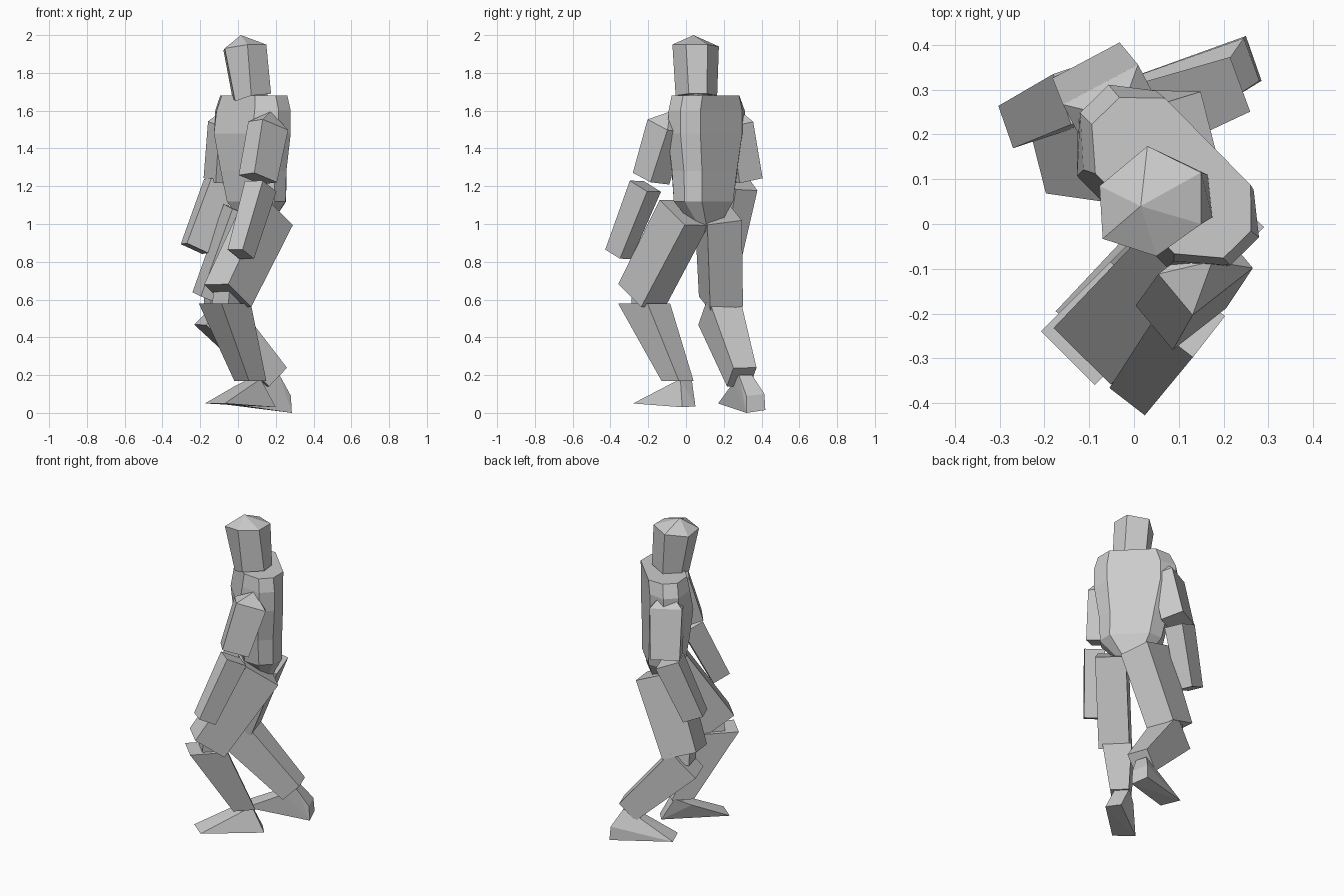
import bpy, bmesh
from math import radians, cos, sin
from mathutils import Vector

if "Cube" in bpy.data.objects:
    bpy.data.objects.remove(bpy.data.objects["Cube"])


def finish(name, bm):
    bmesh.ops.recalc_face_normals(bm, faces=bm.faces)
    me = bpy.data.meshes.new(name)
    bm.to_mesh(me)
    bm.free()
    ob = bpy.data.objects.new(name, me)
    bpy.context.collection.objects.link(ob)
    return ob


def hull(name, pts):
    bm = bmesh.new()
    vs = [bm.verts.new(p) for p in pts]
    res = bmesh.ops.convex_hull(bm, input=vs)
    junk = {g for g in res["geom_interior"] + res["geom_unused"]
            if isinstance(g, bmesh.types.BMVert)}
    bmesh.ops.delete(bm, geom=list(junk), context='VERTS')
    return finish(name, bm)


def loft(name, rings, apex=None):
    bm = bmesh.new()
    loops = [[bm.verts.new(p) for p in r] for r in rings]
    n = len(loops[0])
    for a, b in zip(loops, loops[1:]):
        for i in range(n):
            j = (i + 1) % n
            bm.faces.new((a[i], a[j], b[j], b[i]))
    bm.faces.new(loops[0])
    if apex:
        t = bm.verts.new(apex)
        for i in range(n):
            bm.faces.new((loops[-1][i], loops[-1][(i + 1) % n], t))
    else:
        bm.faces.new(loops[-1])
    return finish(name, bm)


def limb(name, p0, p1, size0, size1, face, cap=0.0, level=False):
    """Tapered box from p0 to p1; face = heading of the front, in degrees."""
    p0, p1 = Vector(p0), Vector(p1)
    ax = (p1 - p0).normalized()
    cut = Vector((0, 0, -1)) if level else ax
    side = Vector((-sin(radians(face)), cos(radians(face)), 0))
    side = (side - cut * side.dot(cut)).normalized()
    dep = cut.cross(side)
    pts = [c + side * (i * w / 2) + dep * (j * d / 2)
           for c, (w, d) in ((p0, size0), (p1, size1))
           for i in (-1, 1) for j in (-1, 1)]
    if cap:
        pts.append(p0 - ax * cap)
    return hull(name, pts)


def body_ring(cx, cy, z, a, front, back):
    """Chamfered section: a = half width, front/back = half depths."""
    s, f = Vector((.7, -.71, 0)), Vector((-.71, -.7, 0))
    prof = [(1, .35), (.6, 1), (-.6, 1), (-1, .35),
            (-1, -.4), (-.65, -1), (.65, -1), (1, -.4)]
    return [Vector((cx, cy, z)) + s * (u * a) + f * (v * (front if v > 0 else back))
            for u, v in prof]


# torso with pelvis, flaring to a collar at the top
loft("torso", [
    body_ring(.10, .11, .96, .05, .04, .04),
    body_ring(.095, .09, 1.12, .18, .11, .11),
    body_ring(.085, .10, 1.28, .20, .13, .11),
    body_ring(.08, .11, 1.48, .24, .15, .11),
    body_ring(.08, .11, 1.60, .24, .13, .11),
    body_ring(.08, .10, 1.68, .21, .11, .12)])

# head: six-sided, wider at the crown
low = [(.05, .165, 1.68), (-.03, .09, 1.67), (-.015, -.01, 1.65),
       (.07, -.055, 1.68), (.175, .015, 1.69), (.165, .11, 1.69)]
high = [(.03, .174, 1.94), (-.077, .085, 1.92), (-.07, -.033, 1.93),
        (.05, -.072, 1.95), (.15, .0, 1.95), (.15, .115, 1.95)]
loft("head", [low, high], (.015, .04, 2.0))
# neck
limb("neck", (.07, .07, 1.60), (.07, .06, 1.72), (.13, .13), (.12, .12), 225)

# arms
limb("left_upper_arm", (.16, -.105, 1.52), (.105, -.185, 1.24), (.12, .18), (.13, .16), 218, .08)
limb("left_forearm", (.12, -.215, 1.20), (.015, -.358, .84), (.12, .13), (.10, .11), 232)
limb("right_upper_arm", (-.045, .255, 1.53), (-.075, .305, 1.23), (.13, .19), (.14, .17), 208, .11)
limb("right_forearm", (-.095, .30, 1.21), (-.23, .235, .87), (.12, .15), (.10, .13), 198)

# legs
limb("left_thigh", (.16, -.01, 1.06), (-.055, -.235, .62), (.18, .23), (.18, .21), 225)
limb("left_shin", (-.07, -.222, .58), (.065, -.045, .17), (.17, .22), (.11, .13), 225, level=True)
limb("right_thigh", (.06, .17, 1.05), (-.12, .185, .59), (.19, .25), (.18, .22), 197)
limb("right_shin", (-.13, .175, .54), (.19, .295, .19), (.18, .21), (.13, .14), 200)
# kneecaps filling the joint
limb("left_knee", (-.04, -.20, .66), (-.05, -.20, .55), (.12, .13), (.12, .13), 225)
limb("right_knee", (-.10, .18, .63), (-.10, .185, .53), (.13, .13), (.13, .13), 197)

# feet: wedges rising to the ankle
hull("left_foot", [(-.175, -.195, .05), (-.07, -.28, .05), (.20, -.02, .03), (.14, .05, .035),
                   (-.02, -.03, .14), (.05, -.10, .14), (.12, -.03, .18), (.06, .03, .18)])
hull("right_foot", [(-.11, .29, .05), (-.06, .17, .05), (.285, .32, 0), (.25, .42, .015),
                    (.28, .32, .09), (.245, .415, .10),
                    (.12, .33, .17), (.15, .25, .16), (.22, .28, .20), (.20, .35, .20)])
